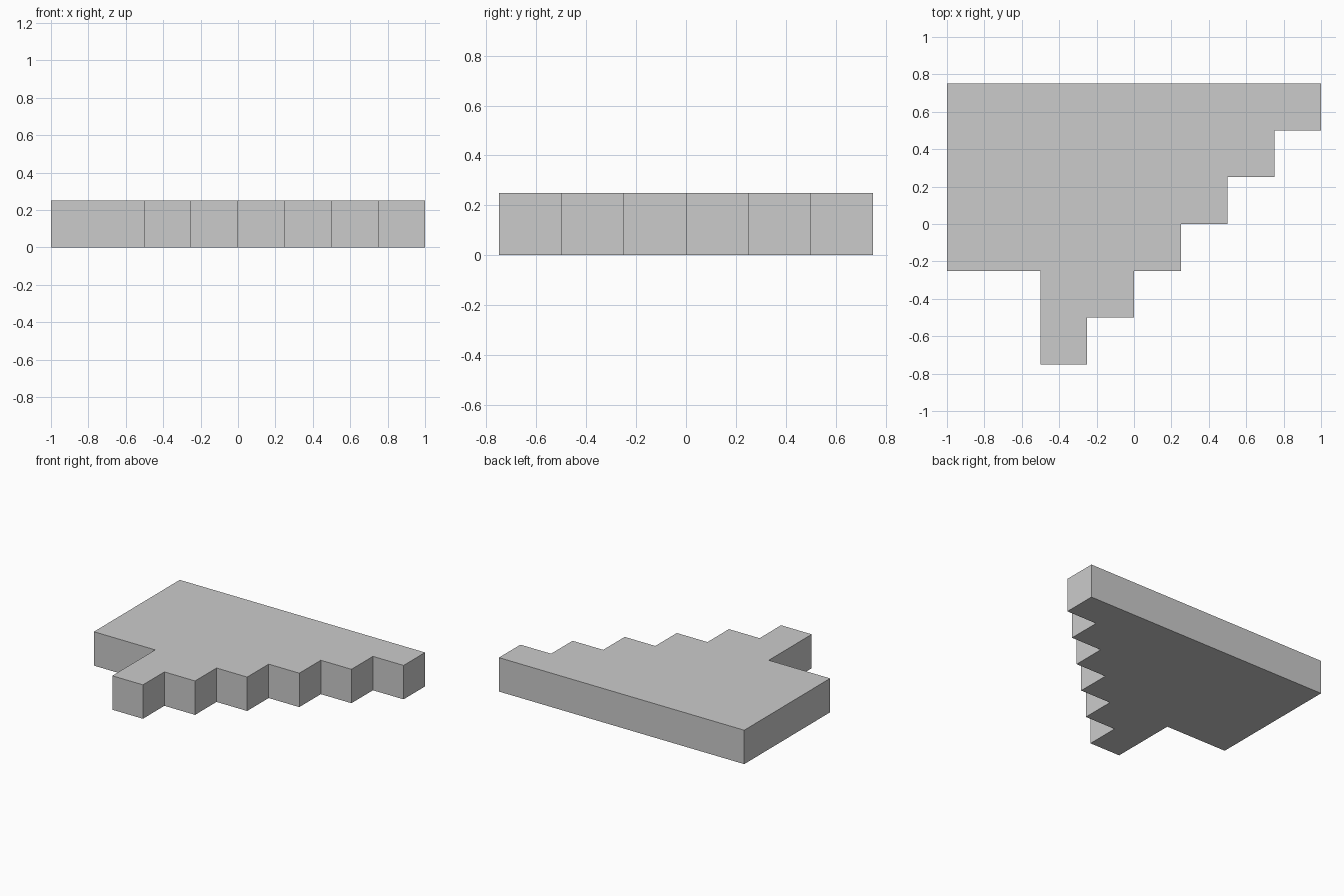
import bpy, bmesh

if "Cube" in bpy.data.objects:
    bpy.data.objects.remove(bpy.data.objects["Cube"])

STEP = 0.25      # tread size of the staircase edge and slab thickness
STEPS = 6

# Outline seen from above: straight back and left edges, notch at front left
outline = [(1, 0.75), (-1, 0.75), (-1, -0.25), (-0.5, -0.25), (-0.5, -0.75)]

# Staircase edge climbing from the front tip to the back right corner
for i in range(STEPS):
    x = -0.25 + i * STEP
    y = -0.75 + i * STEP
    outline.append((x, y))
    if i < STEPS - 1:
        outline.append((x, y + STEP))

# Slab: outline extruded upward
bm = bmesh.new()
base = bm.faces.new([bm.verts.new((x, y, 0)) for x, y in outline])
top = bmesh.ops.extrude_face_region(bm, geom=[base], use_keep_orig=True)
bmesh.ops.translate(bm, vec=(0, 0, STEP),
                    verts=[g for g in top["geom"] if isinstance(g, bmesh.types.BMVert)])
bmesh.ops.recalc_face_normals(bm, faces=bm.faces)

mesh = bpy.data.meshes.new("stepped_slab")
bm.to_mesh(mesh)
bm.free()
slab = bpy.data.objects.new("stepped_slab", mesh)
bpy.context.collection.objects.link(slab)
